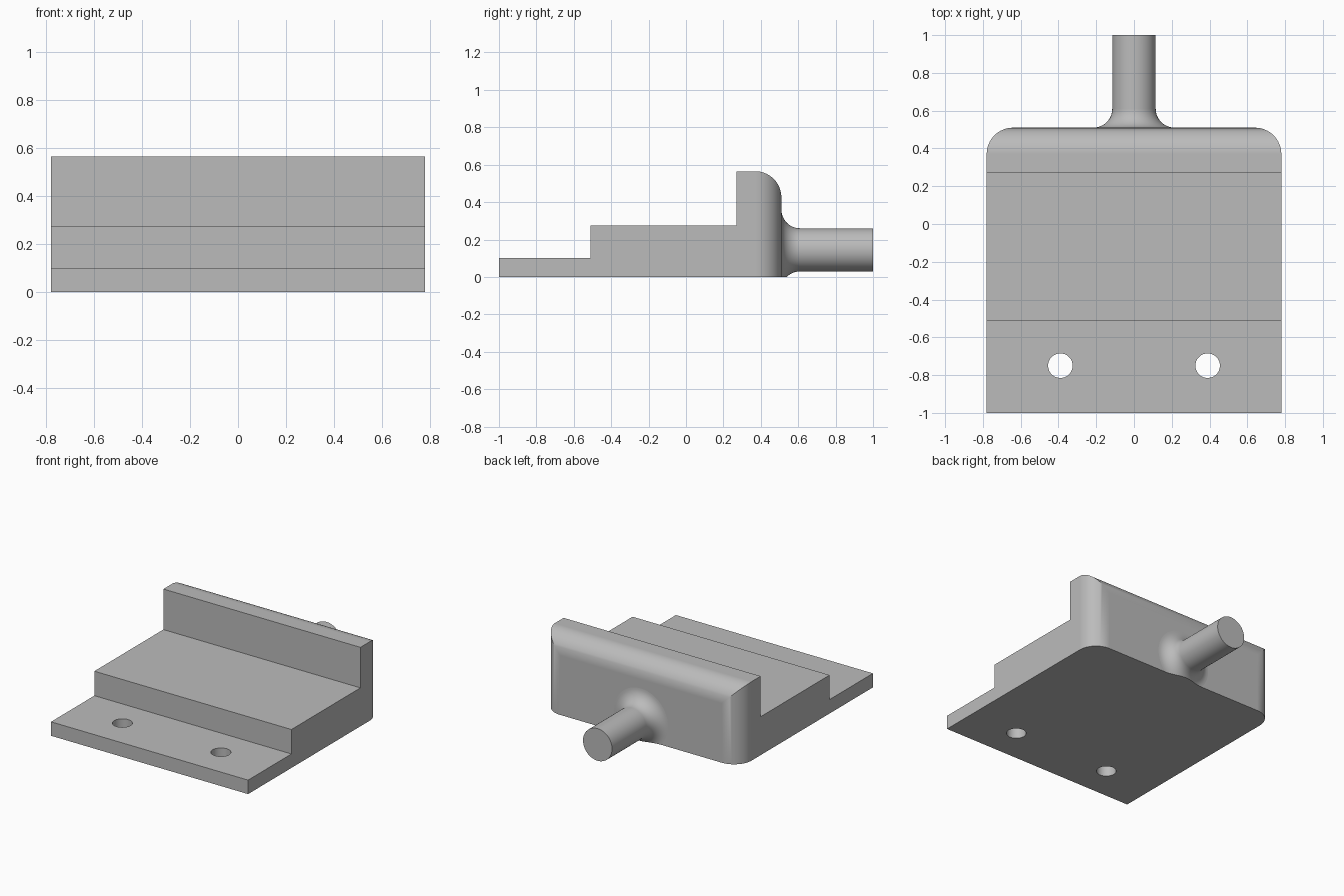
import bpy, bmesh
from math import sin, cos, pi, radians
from mathutils import Matrix

cube = bpy.data.objects.get("Cube")
if cube:
    bpy.data.objects.remove(cube, do_unlink=True)

# Single grey material
grey = bpy.data.materials.new("plain grey")
grey.use_nodes = True
colour = (0.5, 0.5, 0.5, 1)
grey.diffuse_color = colour
for node in grey.node_tree.nodes:
    if node.type == 'BSDF_PRINCIPLED':
        node.inputs["Base Color"].default_value = colour


def make_object(name, bm):
    bmesh.ops.recalc_face_normals(bm, faces=bm.faces[:])
    mesh = bpy.data.meshes.new(name)
    bm.to_mesh(mesh)
    bm.free()
    mesh.materials.append(grey)
    obj = bpy.data.objects.new(name, mesh)
    bpy.context.collection.objects.link(obj)
    return obj


def activate(obj):
    bpy.ops.object.select_all(action='DESELECT')
    obj.select_set(True)
    bpy.context.view_layer.objects.active = obj


def smooth(obj):
    activate(obj)
    bpy.ops.object.shade_smooth_by_angle(angle=radians(30))
    mod = obj.modifiers.new("even_normals", 'WEIGHTED_NORMAL')
    mod.keep_sharp = True


# Stepped body with rounded rear top edge and rear corners
HALF, BACK, TOP, R, STEPS = 0.78, 0.51, 0.565, 0.14, 16
stairs = [(-1, 0.1), (-0.51, 0.1), (-0.51, 0.275), (0.27, 0.275), (0.27, TOP)]
arc = []
for i in range(STEPS + 1):
    a = i / STEPS * pi / 2
    drop = R * (1 - cos(a))
    arc.append((BACK - R + R * sin(a), TOP - drop, HALF - drop))

bm = bmesh.new()
upper, lower = {}, {}
for s in (-1, 1):
    upper[s] = [bm.verts.new((s * HALF, y, z)) for y, z in stairs]
    upper[s] += [bm.verts.new((s * w, y, z)) for y, z, w in arc]
    lower[s] = [bm.verts.new((s * HALF, -1, 0))]
    lower[s] += [bm.verts.new((s * w, y, 0)) for y, z, w in arc]
    n = len(stairs)
    bm.faces.new(lower[s][:2] + upper[s][:n + 1][::-1])
    for i in range(STEPS):
        bm.faces.new((lower[s][i + 1], lower[s][i + 2],
                      upper[s][n + i + 1], upper[s][n + i]))
for i in range(len(upper[1]) - 1):
    bm.faces.new((upper[-1][i], upper[1][i], upper[1][i + 1], upper[-1][i + 1]))
bm.faces.new(lower[-1] + lower[1][::-1])
for k in (0, -1):
    bm.faces.new((lower[-1][k], lower[1][k], upper[1][k], upper[-1][k]))
body = make_object("stepped_body", bm)

# Two screw holes through the front ledge
bm = bmesh.new()
for x in (-0.39, 0.39):
    bmesh.ops.create_cone(bm, cap_ends=True, segments=48, radius1=0.065,
                          radius2=0.065, depth=0.3,
                          matrix=Matrix.Translation((x, -0.75, 0.05)))
drill = make_object("hole_cutter", bm)
drill.hide_render = True
mod = body.modifiers.new("holes", 'BOOLEAN')
mod.operation = 'DIFFERENCE'
mod.solver = 'EXACT'
mod.object = drill
activate(body)
bpy.ops.object.modifier_apply(modifier=mod.name)
bpy.data.objects.remove(drill, do_unlink=True)
smooth(body)

# Rear stem, turned around y, with a flared root trimmed at the base
STEM_R, FLARE, AXIS = 0.115, 0.1, 0.145
profile = []
for i in range(13):
    a = i / 12 * pi / 2
    profile.append((BACK + FLARE * (1 - cos(a)), STEM_R + FLARE * (1 - sin(a))))
profile.append((1, STEM_R))
bm = bmesh.new()
SEG = 64
rings = [[bm.verts.new((r * cos(2 * pi * j / SEG), y,
                        AXIS + r * sin(2 * pi * j / SEG)))
          for j in range(SEG)] for y, r in profile]
for a, b in zip(rings, rings[1:]):
    for j in range(SEG):
        k = (j + 1) % SEG
        bm.faces.new((a[j], a[k], b[k], b[j]))
bm.faces.new(rings[-1])
bm.faces.new(rings[0])
cut = bmesh.ops.bisect_plane(bm, geom=bm.verts[:] + bm.edges[:] + bm.faces[:],
                             plane_co=(0, 0, 0), plane_no=(0, 0, -1),
                             clear_outer=True)
rim = [e for e in cut["geom_cut"] if isinstance(e, bmesh.types.BMEdge)]
bmesh.ops.contextual_create(bm, geom=rim)
stem = make_object("rear_stem", bm)
smooth(stem)
